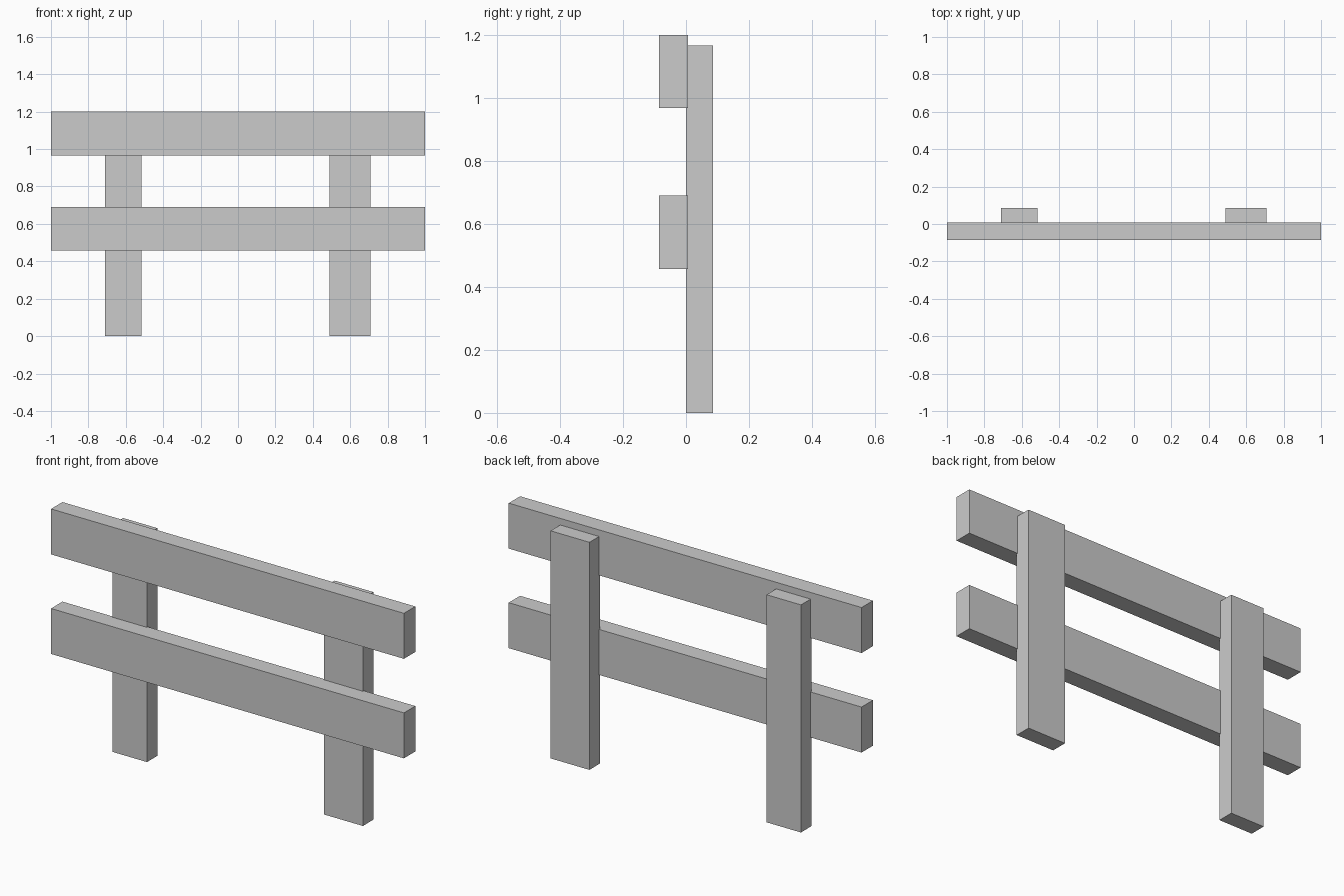
import bpy

if "Cube" in bpy.data.objects:
    bpy.data.objects.remove(bpy.data.objects["Cube"])


def box(name, x, y, z):
    """Box spanning the given (min, max) ranges."""
    bpy.ops.mesh.primitive_cube_add(
        size=1, location=[(a + b) / 2 for a, b in (x, y, z)])
    ob = bpy.context.object
    ob.name = name
    ob.scale = [b - a for a, b in (x, y, z)]
    bpy.ops.object.transform_apply(location=False, rotation=False, scale=True)
    return ob


# Two horizontal rails on the front
for name, bottom in (("lower_rail", 0.457), ("upper_rail", 0.967)):
    box(name, (-1, 1), (-0.085, 0.007), (bottom, bottom + 0.233))

# Two upright posts behind, the right one slightly wider
for name, span in (("left_post", (-0.711, -0.516)), ("right_post", (0.488, 0.708))):
    box(name, span, (0, 0.085), (0, 1.166))
